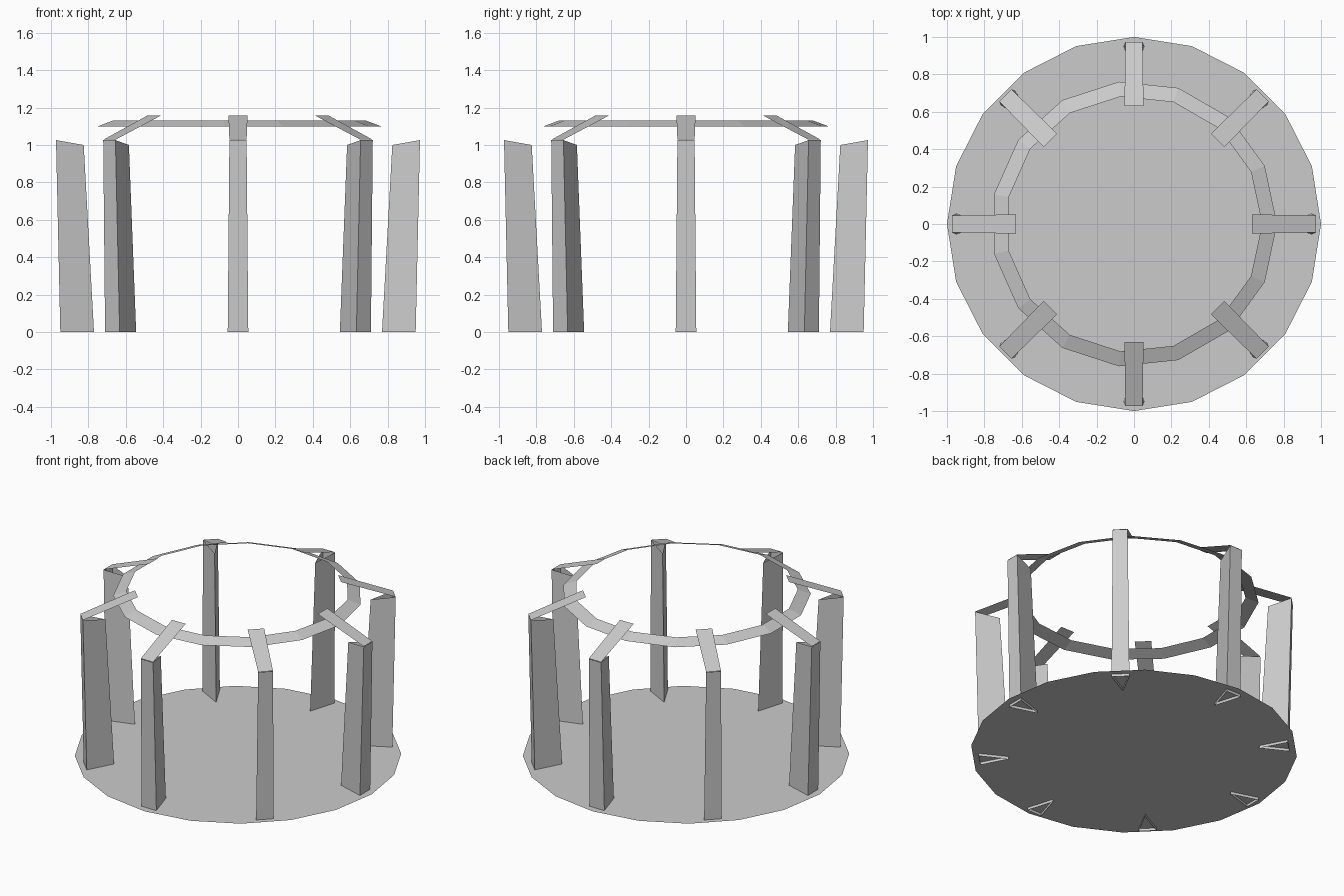
import bpy
from math import cos, sin, tau

if "Cube" in bpy.data.objects:
    bpy.data.objects.remove(bpy.data.objects["Cube"])


def make(name, verts, faces, angle=0.0):
    mesh = bpy.data.meshes.new(name)
    mesh.from_pydata(verts, [], faces)
    obj = bpy.data.objects.new(name, mesh)
    obj.rotation_euler.z = angle
    bpy.context.collection.objects.link(obj)
    return obj


def circle(n, r, z):
    return [(r * cos(tau * i / n), r * sin(tau * i / n), z) for i in range(n)]


# Flat floor disc
make("floor", circle(20, 1.0, 0.018), [list(range(20))])

# Sloped ring under the roof strips
N = 15
make("roof_ring", circle(N, 0.765, 1.10) + circle(N, 0.685, 1.13),
     [(i, (i + 1) % N, N + (i + 1) % N, N + i) for i in range(N)])

# Open triangular post, flat side outward, leaning slightly out
post = [(0.95, -0.055, 0), (0.95, 0.055, 0), (0.77, 0, 0),
        (0.973, -0.046, 1.026), (0.973, 0.046, 1.026), (0.825, 0, 1.0)]
post_faces = [(i, (i + 1) % 3, 3 + (i + 1) % 3, 3 + i) for i in range(3)]

# Thin strip rising inward from the post top
strip = [(0.973, -0.046, 1.028), (0.973, 0.046, 1.028),
         (0.632, 0.051, 1.158), (0.632, -0.051, 1.158)]

for k in range(8):
    make(f"post_{k + 1}", post, post_faces, tau * k / 8)
    make(f"roof_strip_{k + 1}", strip, [(0, 1, 2, 3)], tau * k / 8)
